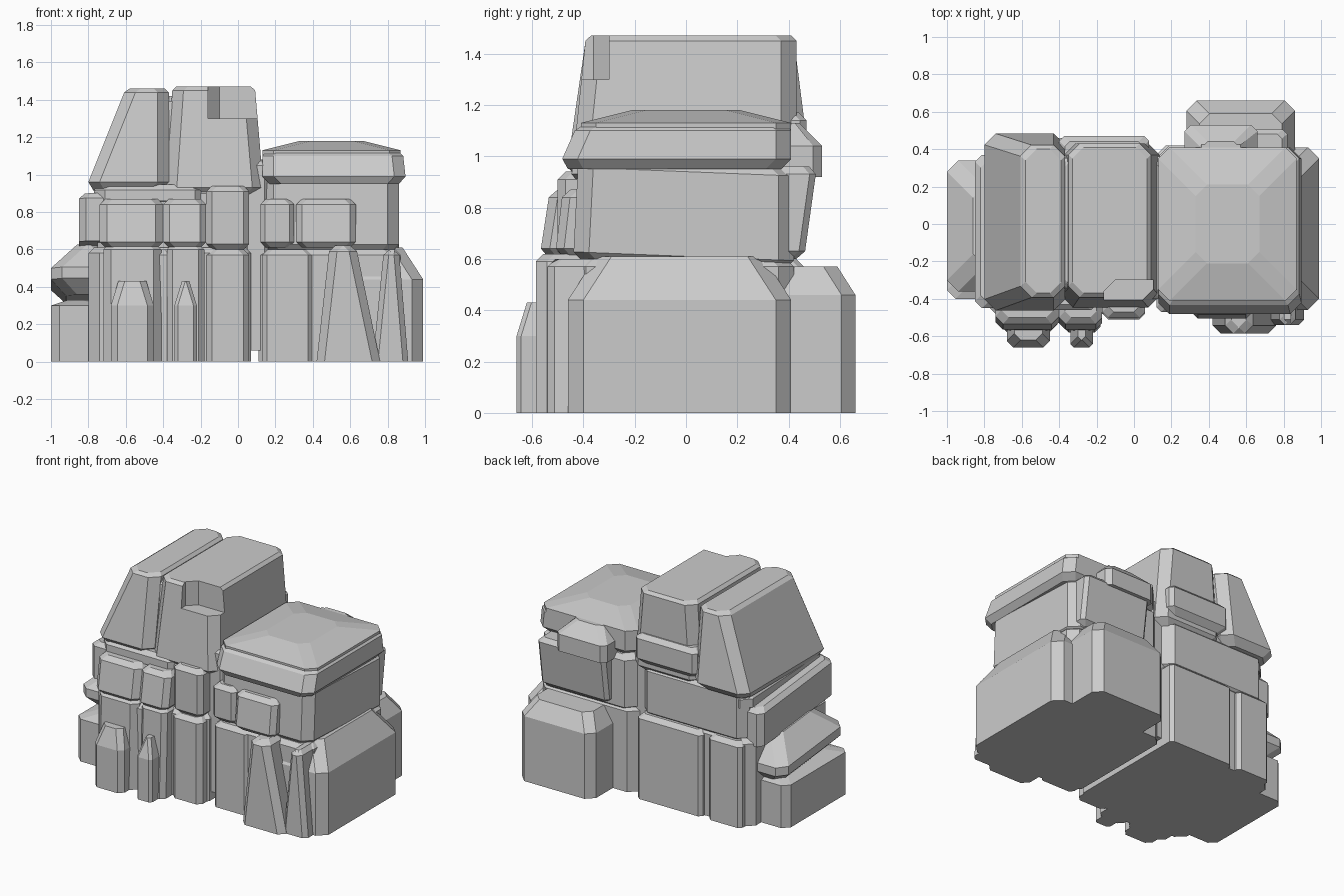
import bpy, bmesh

if "Cube" in bpy.data.objects:
    bpy.data.objects.remove(bpy.data.objects["Cube"])


def rock(name, x0, x1, y0, y1, z0, z1, lip=.03, under=0, slope=None, left=0, right=0, front=0, back=0, tilt=0):
    """Weathered block: chamfered corners, undercut foot, bevelled top, sides that lean in by left/right/front/back."""
    bm = bmesh.new()
    c = min(.15 * min(x1 - x0, y1 - y0), .06)
    h = z1 - z0
    levels = [(z0, under), (z0 + under, 0), (z1 - lip, 0), (z1, lip if slope is None else slope)]
    loops = []
    for z, inset in levels[0 if under else 1:]:
        t = (z - z0) / h
        a, b = x0 + left * t + inset, x1 - right * t - inset
        f, k = y0 + front * t + inset, y1 - back * t - inset
        pts = [(a + c, f), (b - c, f), (b, f + c), (b, k - c), (b - c, k), (a + c, k), (a, k - c), (a, f + c)]
        loops.append([bm.verts.new((x, y, z + tilt * y)) for x, y in pts])
    for lo, hi in zip(loops, loops[1:]):
        for i in range(8):
            j = (i + 1) % 8
            bm.faces.new((lo[i], lo[j], hi[j], hi[i]))
    bm.faces.new(loops[0][::-1])
    bm.faces.new(loops[-1])
    bmesh.ops.recalc_face_normals(bm, faces=bm.faces)
    me = bpy.data.meshes.new(name)
    bm.to_mesh(me)
    bm.free()
    ob = bpy.data.objects.new(name, me)
    bpy.context.collection.objects.link(ob)
    return ob


def slab(name, x0, x1, y, z0, z1, **kw):
    """Front-facing slab bedded into the cliff behind it."""
    return rock(name, x0, x1, y, -.3, z0, z1, **kw)


# Left half: core, strata and the stones on its outer side
rock('left_base', -.8, .07, -.48, .42, 0, .61)
rock('mid_core', -.75, .07, -.43, .42, .57, .93, under=.04)
rock('ledge', -.77, -.17, -.46, .41, .84, .93, tilt=-.04)
rock('left_foot', -1, -.7, -.4, .3, 0, .33, slope=.09)
rock('left_boulder', -1, -.6, -.36, .34, .33, .61, lip=.14, under=.08, tilt=-.1)
rock('left_slab', -.85, -.6, -.45, .37, .6, .86, tilt=-.1)
slab('groove_column', -.46, -.35, -.53, 0, .6)
slab('centre_column', -.17, .06, -.51, 0, .6)
slab('centre_panel', -.17, .06, -.5, .6, .94, under=.03)
rock('joint', .03, .16, -.4, .36, .06, 1.08)

# Two columns of stepped stones, three tiers each
for x0, x1 in ((-.72, -.41), (-.38, -.18)):
    slab('low_step', x0 + .04, x1 - .04, -.66, 0, .43, lip=.13, slope=.04)
    slab('mid_step', x0, x1, -.58, 0, .63, front=.02)
    slab('high_step', x0 - .02, x1 + .01, -.57, .61, .87, under=.03, front=.04)

# Back columns
for x0, x1 in ((-.75, -.49), (-.44, .07)):
    rock('back_column', x0, x1, .3, .46, 0, .6)

# Leaning tower on the left and the stone filling the cleft
rock('left_tower', -.82, -.37, -.47, .49, .91, 1.46, lip=.02, under=.05, left=.22, front=.08, back=.07)
rock('cleft_filler', -.46, -.3, -.39, .4, .88, 1.42, front=.05, back=.05, left=.05)

# Centre tower with a notch broken from its front corner
tower = rock('centre_tower', -.39, .14, -.45, .43, .89, 1.47, lip=.02, under=.04, left=.04, right=.05, front=.06)
rock('back_lip', -.4, .08, .3, .47, .96, 1.17, under=.04)
notch = rock('notch_cutter', -.16, .3, -.8, -.3, 1.3, 1.6)
bpy.context.view_layer.objects.active = tower
cut = tower.modifiers.new('notch', 'BOOLEAN')
cut.operation, cut.object = 'DIFFERENCE', notch
bpy.ops.object.modifier_apply(modifier=cut.name)
bpy.data.objects.remove(notch)

# Right half, lower storey: core, flared flank, front slabs and back buttress
rock('right_base', .11, .87, -.45, .42, 0, .6)
rock('right_flank', .5, .99, -.46, .41, 0, .61, lip=.17, slope=.11)
slab('front_column', .13, .4, -.47, 0, .6)
slab('front_slab', .42, .76, -.585, 0, .62, left=.07, right=.13)
slab('corner_column', .72, .91, -.54, 0, .6, left=.06, right=.05)
rock('back_buttress', .28, .86, .3, .66, 0, .57, lip=.11, slope=.07)

# Right half, upper storeys: middle block, its panels and the overhanging cap
rock('middle_block', .13, .86, -.44, .42, .57, .97, under=.04, front=.02, tilt=-.04)
slab('front_panel', .31, .63, -.51, .61, .87, under=.03, front=.03)
slab('side_panel', .12, .3, -.47, .61, .87, under=.03)
rock('cap', .13, .9, -.5, .41, .95, 1.13, under=.04, front=.08, right=.02)
rock('cap_crown', .13, .87, -.41, .41, 1.08, 1.18, lip=.05, slope=.2)
rock('back_panel', .29, .82, .3, .46, .6, .96, under=.03, back=-.05)
rock('back_ledge', .27, .66, .3, .53, .92, 1.13, lip=.09)
